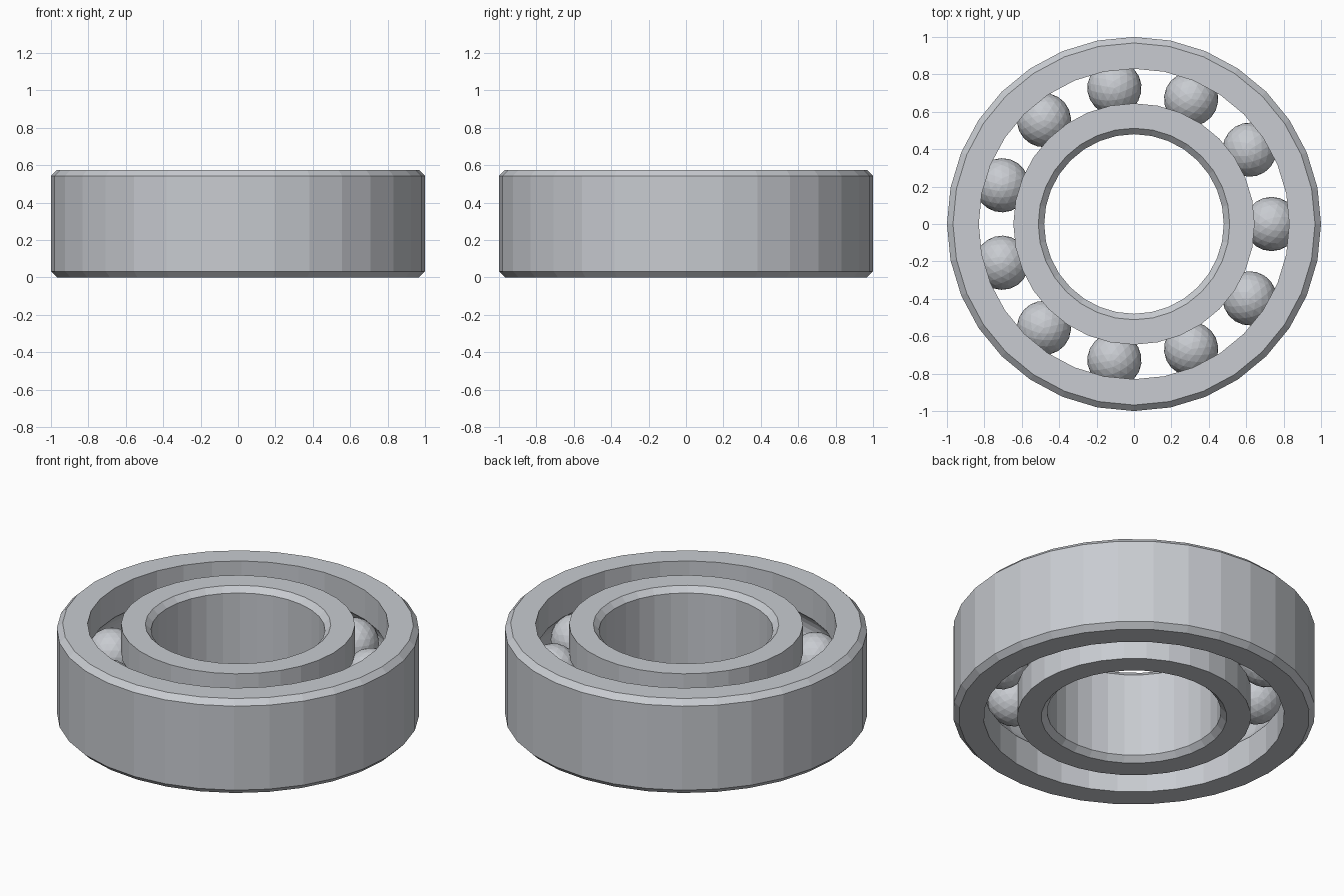
import bpy
import bmesh
import math
from mathutils import Matrix

if "Cube" in bpy.data.objects:
    bpy.data.objects.remove(bpy.data.objects["Cube"])

SEGMENTS = 32
HEIGHT = 0.575
MID = HEIGHT / 2
CHAMFER = 0.032
PITCH = 0.735      # radius of the circle of ball centres
BALL_RADIUS = 0.145
BALLS = 11

steel = bpy.data.materials.new("steel grey")
steel.use_nodes = True
steel.diffuse_color = (0.58, 0.60, 0.635, 1)
steel.node_tree.nodes["Principled BSDF"].inputs["Base Color"].default_value = steel.diffuse_color


def add_object(name, bm):
    mesh = bpy.data.meshes.new(name)
    bm.to_mesh(mesh)
    bm.free()
    mesh.materials.append(steel)
    obj = bpy.data.objects.new(name, mesh)
    bpy.context.collection.objects.link(obj)
    return obj


def race_ring(name, plain_radius, race_radius, steps=8):
    """Ring chamfered on its plain side, with a ball groove on its race side."""
    side = 1 if race_radius > PITCH else -1
    edge = plain_radius - side * CHAMFER
    profile = [(race_radius, HEIGHT), (edge, HEIGHT),
               (plain_radius, HEIGHT - CHAMFER), (plain_radius, CHAMFER),
               (edge, 0), (race_radius, 0)]
    # Circular groove that hugs the balls
    half = math.acos(abs(race_radius - PITCH) / BALL_RADIUS)
    for i in range(steps + 1):
        a = -half + 2 * half * i / steps
        profile.append((PITCH + side * BALL_RADIUS * math.cos(a),
                        MID + BALL_RADIUS * math.sin(a)))
    # Revolve the closed profile
    bm = bmesh.new()
    loops = []
    for s in range(SEGMENTS):
        t = math.tau * s / SEGMENTS
        loops.append([bm.verts.new((r * math.cos(t), r * math.sin(t), z))
                      for r, z in profile])
    n = len(profile)
    for s in range(SEGMENTS):
        a, b = loops[s], loops[(s + 1) % SEGMENTS]
        for i in range(n):
            j = (i + 1) % n
            bm.faces.new((a[i], b[i], b[j], a[j]))
    bmesh.ops.recalc_face_normals(bm, faces=bm.faces)
    return add_object(name, bm)


# Outer and inner races
race_ring("outer_ring", 1.0, 0.83)
race_ring("inner_ring", 0.48, 0.645)

# Rolling balls
for k in range(BALLS):
    bm = bmesh.new()
    bmesh.ops.create_icosphere(bm, subdivisions=3, radius=BALL_RADIUS)
    ball = add_object(f"ball_{k + 1}", bm)
    turn = Matrix.Rotation(math.tau * k / BALLS, 4, 'Z')
    ball.matrix_world = turn @ Matrix.Translation((PITCH, 0, MID))
